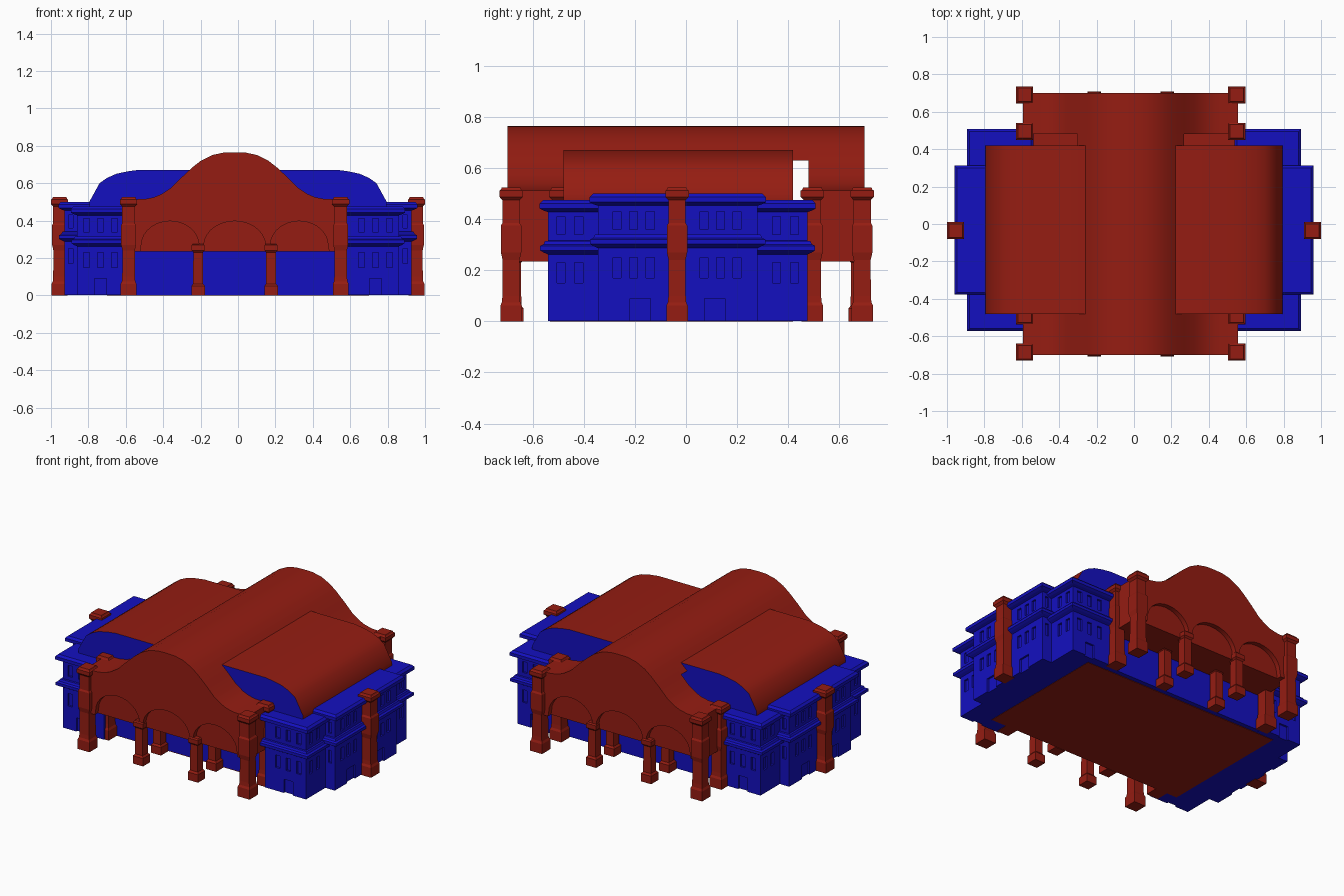
import bpy, bmesh, math

if "Cube" in bpy.data.objects:
    bpy.data.objects.remove(bpy.data.objects["Cube"])

def material(name, col):
    m = bpy.data.materials.new(name)
    m.diffuse_color = col
    m.use_nodes = True
    m.node_tree.nodes["Principled BSDF"].inputs["Base Color"].default_value = m.diffuse_color
    return m

RED = material("red", (0.30, 0.012, 0.006, 1))
BLUE = material("blue", (0.007, 0.005, 0.53, 1))
CX = -0.018   # centre line of the main hall

def finish(bm, name, mats, mirror="", smooth=False):
    bmesh.ops.recalc_face_normals(bm, faces=bm.faces)
    me = bpy.data.meshes.new(name)
    bm.to_mesh(me)
    bm.free()
    for m in mats:
        me.materials.append(m)
    if smooth:
        for p in me.polygons:
            p.use_smooth = True
        me.set_sharp_from_angle(angle=math.radians(35))
    ob = bpy.data.objects.new(name, me)
    bpy.context.collection.objects.link(ob)
    if mirror:
        add_mirror(ob, mirror)
    return ob

def add_mirror(ob, axes):
    mod = ob.modifiers.new("mirror", "MIRROR")
    mod.use_axis = ["x" in axes, "y" in axes, False]
    mod.use_mirror_merge = False

def add_loft(bm, rect, levels):
    """Stack of rectangles, each (z, outward offset), joined into a solid."""
    x0, x1, y0, y1 = rect
    prev = None
    for z, o in levels:
        ring = [bm.verts.new(p) for p in ((x0-o, y0-o, z), (x1+o, y0-o, z),
                                          (x1+o, y1+o, z), (x0-o, y1+o, z))]
        if prev:
            for i in range(4):
                j = (i + 1) % 4
                bm.faces.new((prev[i], prev[j], ring[j], ring[i]))
        else:
            bm.faces.new(ring[::-1])
        prev = ring
    bm.faces.new(prev)

def box(name, rect, z0, z1, mat, mirror=""):
    bm = bmesh.new()
    add_loft(bm, rect, [(z0, 0), (z1, 0)])
    return finish(bm, name, [mat], mirror)

def prism(name, pts, y0, y1, mats, mirror="", smooth=False):
    """Extrude an x-z outline along y; end faces use the last material."""
    bm = bmesh.new()
    a = [bm.verts.new((x, y0, z)) for x, z in pts]
    b = [bm.verts.new((x, y1, z)) for x, z in pts]
    for ring in (a, b):
        bm.faces.new(ring).material_index = len(mats) - 1
    for i in range(len(pts)):
        j = (i + 1) % len(pts)
        bm.faces.new((a[i], a[j], b[j], b[i]))
    return finish(bm, name, mats, mirror, smooth)

# Bell-shaped main roof outline
half = [(0, .765), (.06, .763), (.12, .75), (.18, .72), (.225, .685), (.285, .63),
        (.34, .575), (.39, .542), (.43, .525), (.48, .515), (.575, .512)]
roof = [(CX - x, z) for x, z in half[::-1]] + [(CX + x, z) for x, z in half[1:]]
prism("porch_roof", roof + [(CX + .575, .235), (CX - .575, .235)], -.67, -.48, [RED], "y", True)
prism("central_roof", roof[5:-5], -.48, .48, [RED], "", True)

# Gable fronts with three arches
under = [(CX + .575, .235), (CX + .505, .235)]
for c in (.345, 0, -.345):
    w = .165 if c == 0 else .155
    for i in range(15):
        t = math.pi * i / 14
        under.append((CX + c + w * math.cos(t), .265 + .132 * math.sin(t)))
under += [(CX - .505, .235), (CX - .575, .235)]
prism("arched_gable", roof + under, -.70, -.665, [RED], "y", True)

# Inner hall, ceiling and floor
box("hall_wall", (-.60, .60, -.45, .45), .003, .235, BLUE)
box("hall_ceiling", (CX - .575, CX + .575, -.49, .49), .235, .41, RED)
box("floor", (-.70, .70, -.45, .42), 0, .004, RED)

# Side vaults: red roof with blue ends
vault = [(.21, .475), (.795, .475), (.795, .50), (.74, .60), (.70, .628), (.65, .65),
         (.59, .663), (.53, .671), (.21, .671)]
prism("side_vault", vault, -.48, .42, [RED, BLUE], "x", True)

# Wings: two stepped blocks with moulded cornices and inset windows
def wing(name, rect, dz, openings):
    prof = [(.002, 0), (.262 + dz, 0), (.27 + dz, .018), (.278 + dz, .031), (.296 + dz, .031),
            (.302 + dz, .018), (.315 + dz, .012), (.316 + dz, 0), (.428 + dz, 0),
            (.434 + dz, .018), (.442 + dz, .033), (.462 + dz, .033), (.475 + dz, .02)]
    bm = bmesh.new()
    add_loft(bm, rect, prof)
    ob = finish(bm, name, [BLUE])
    bm = bmesh.new()
    d = .012
    for side, c, w, z0, z1 in openings:
        if side == "x":
            r = (rect[1] - d, rect[1] + d, c - w, c + w)
        else:
            e = rect[2] if side == "front" else rect[3]
            r = (c - w, c + w, e - d, e + d)
        add_loft(bm, r, [(z0, 0), (z1, 0)])
    cutter = finish(bm, name + "_cutter", [BLUE])
    cutter.hide_render = True
    cutter.hide_viewport = True
    mod = ob.modifiers.new("windows", "BOOLEAN")
    mod.operation = "DIFFERENCE"
    mod.solver = "EXACT"
    mod.object = cutter
    add_mirror(ob, "x")

def windows(side, centres, w, dz=0):
    return [(side, c, w, z0 + dz, z1 + dz) for c in centres for z0, z1 in ((.15, .23), (.34, .41))]

corner = []
for s in ("front", "back"):
    corner += windows(s, (.66, .735, .81), .016) + [(s, .735, .032, -.01, .09)]
corner += windows("x", (-.49, -.42, .355, .425), .016)
wing("wing_corner", (.57, .86, -.54, .475), 0, corner)
bay = windows("x", (-.27, -.205, -.14, .07, .135, .20), .016, .02)
bay += [("x", -.18, .04, -.01, .09), ("x", .113, .04, -.01, .09)]
for s in ("front", "back"):
    bay += windows(s, (.893,), .012, .02)
wing("wing_bay", (.57, .927, -.345, .28), .025, bay)

# Tall square pillars
tall = [(0, .042), (.062, .042), (.075, .036), (.10, .034), (.24, .033), (.27, .040), (.375, .040),
        (.385, .034), (.475, .034), (.488, .046), (.512, .046), (.516, .040), (.525, .036)]
bm = bmesh.new()
spots = [(CX + s * .567, y) for s in (-1, 1) for y in (-.685, -.49, .495, .69)]
for x, y in spots + [(-.954, -.035), (.954, -.035)]:
    add_loft(bm, (x, x, y, y), tall)
finish(bm, "tall_pillars", [RED])

# Short arcade columns in two rows, front and back
short = [(0, .036), (.05, .036), (.062, .027), (.23, .026), (.24, .035), (.268, .035), (.275, .028)]
bm = bmesh.new()
for x in (CX - .195, CX + .195):
    for y in (-.672, -.49):
        add_loft(bm, (x, x, y, y), short)
finish(bm, "arcade_columns", [RED], "y")
